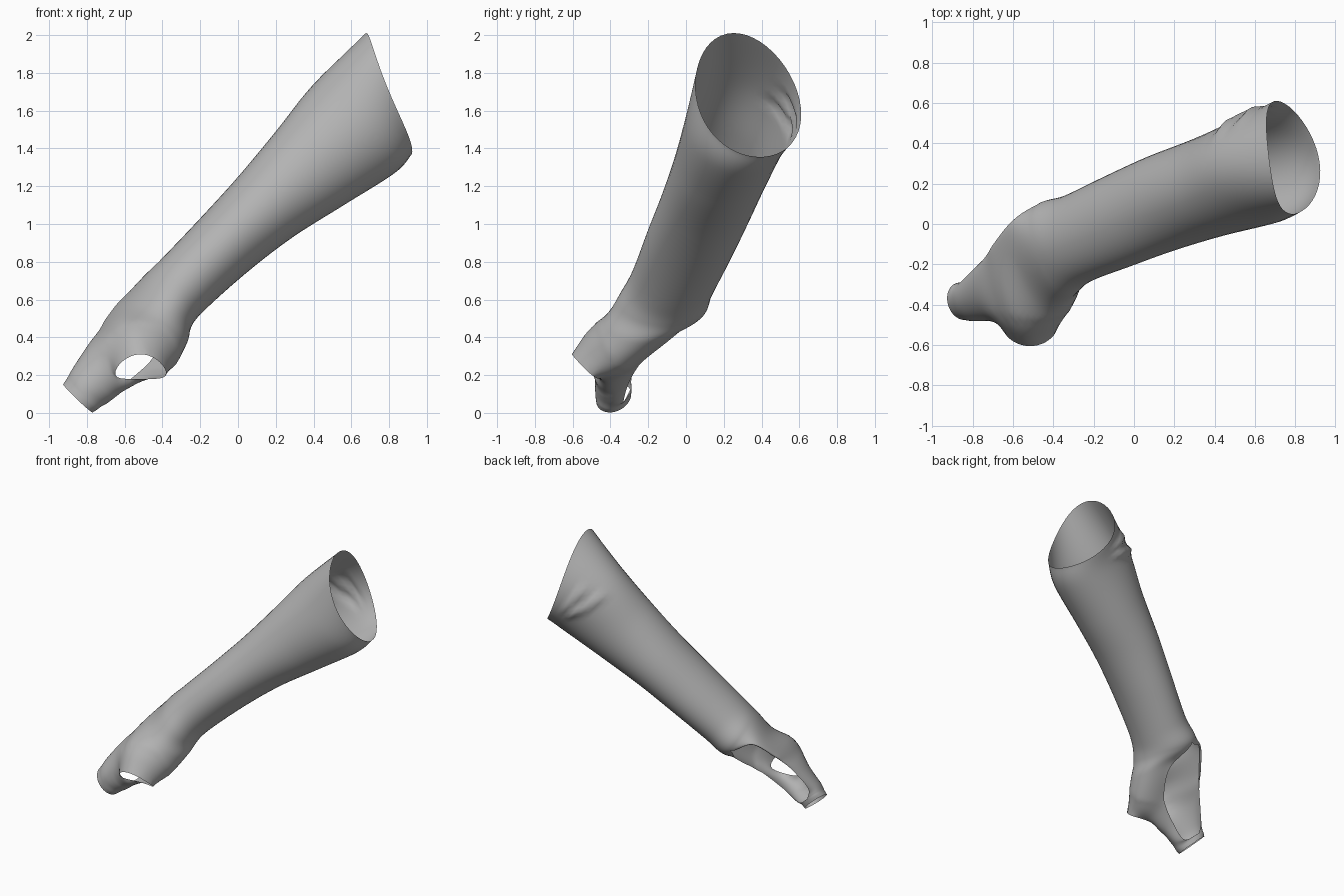
import bpy, bmesh, math
from mathutils import Vector as V

if "Cube" in bpy.data.objects:
    bpy.data.objects.remove(bpy.data.objects["Cube"], do_unlink=True)

SEG, SUB = 48, 10

# Closed arm rings: top, front, bottom, back
ARM = [
    [(.67, .32, 2.0), (.78, .05, 1.75), (.92, .30, 1.37), (.71, .61, 1.57)],
    [(.40, .27, 1.74), (.66, .00, 1.55), (.83, .27, 1.27), (.57, .53, 1.46)],
    [(.20, .185, 1.49), (.42, -.06, 1.33), (.56, .185, 1.10), (.34, .43, 1.25)],
    [(0, .105, 1.25), (.19, -.13, 1.13), (.29, .105, .93), (.10, .34, 1.05)],
    [(-.20, .02, 1.03), (-.03, -.21, .93), (.055, .02, .75), (-.11, .245, .85)],
    [(-.40, -.07, .82), (-.24, -.29, .72), (-.16, -.07, .56), (-.32, .145, .655)],
    [(-.50, -.10, .72), (-.33, -.36, .60), (-.25, -.12, .46), (-.45, .10, .55)],
]
# Open hand rings: upper palm edge, top, front, bottom, lower palm edge
HAND = [
    [(-.58, .02, .60), (-.60, -.13, .60), (-.42, -.43, .51), (-.27, -.27, .37), (-.39, -.07, .40)],
    [(-.68, -.10, .49), (-.68, -.22, .50), (-.52, -.54, .42), (-.36, -.43, .22), (-.46, -.22, .28)],
    [(-.72, -.15, .44), (-.73, -.26, .43), (-.60, -.55, .35), (-.50, -.45, .17), (-.52, -.27, .22)],
    [(-.77, -.20, .37), (-.79, -.30, .36), (-.71, -.48, .26), (-.62, -.42, .11), (-.62, -.31, .14)],
    [(-.85, -.28, .22), (-.87, -.36, .24), (-.80, -.48, .14), (-.70, -.40, .05), (-.74, -.33, .06)],
]
# Closed finger loop rings
TIP = [
    [(-.905, -.37, .18), (-.825, -.478, .09), (-.745, -.385, .02), (-.84, -.29, .13)],
    [(-.925, -.38, .15), (-.84, -.475, .06), (-.77, -.38, .005), (-.86, -.29, .10)],
]


def five(r):
    return [V(p) for p in ([r[3]] + r if len(r) == 4 else r)]


RINGS = [five(r) for r in ARM + HAND + TIP]
SPLIT, JOIN = len(ARM) - 1, len(ARM) + len(HAND)


def catmull(a, b, c, d, t):
    return .5 * (2 * b + (c - a) * t + (2 * a - 5 * b + 4 * c - d) * t * t
                 + (3 * b - a - 3 * c + d) * t ** 3)


def ring_at(s):
    """Five guide points at position s along the glove."""
    last = len(RINGS) - 1
    i = min(int(s), last - 1)
    q = [RINGS[max(0, min(last, i + k))] for k in (-1, 0, 1, 2)]
    pts = [catmull(*(r[k] for r in q), s - i) for k in range(5)]
    if s <= SPLIT or s >= JOIN:
        pts[0] = pts[4] = (pts[0] + pts[4]) / 2
    return pts


def point(pts, j):
    """Point j around a ring; the seam opens where the palm is bare."""
    e1, a, b, c, e2 = pts
    t = 2 * j / SEG - 1
    th = math.pi / 2 + math.pi * t
    d = (e1 + e2) / 2
    p = (a + b + c + d) / 4 + (a - c) / 2 * math.cos(th) + (b - d) / 2 * math.sin(th)
    p += (a + c - b - d) / 4 * math.cos(2 * th)
    return p + (e2 - e1) / 2 * (t * (t * t - .25) / .75)


def crease(s, j):
    """Small cloth folds at the back near the elbow."""
    deg = 360 * j / SEG - 90
    if deg > 90:
        deg -= 360
    amount = 0
    for s0, mid, width in ((.98, -62, 24), (.6, -70, 22), (.8, -85, 12)):
        slant = s0 + (deg - mid) * .003
        amount += math.exp(-((s - slant) / .07) ** 2 - ((deg - mid) / width) ** 4)
    return .024 * amount


# Lofted sleeve and hand
bm = bmesh.new()
rows = []
for k in range((len(RINGS) - 1) * SUB + 1):
    s = k / SUB
    g = ring_at(s)
    mid = (g[1] + g[2] + g[3] + (g[0] + g[4]) / 2) / 4
    row = []
    for j in range(SEG + 1):
        p = point(g, j)
        if .3 < s < 1.4:
            p += (p - mid).normalized() * crease(s, j)
        row.append(bm.verts.new(p))
    rows.append(row)
for r0, r1 in zip(rows, rows[1:]):
    for j in range(SEG):
        bm.faces.new((r0[j], r1[j], r1[j + 1], r0[j + 1]))
bmesh.ops.remove_doubles(bm, verts=bm.verts, dist=.0005)

# Thumb opening: cut an oval and draw its rim into shape
C, U, W = V((-.515, -.53, .245)), V((1, 0, 0)), V((0, -.756, .655))
N, RU, RW = U.cross(W), .135, .099


def oval(p):
    q = p - C
    return q.dot(U) / RU, q.dot(W) / RW, q.dot(N)


cut = []
for f in bm.faces:
    x, y, depth = oval(f.calc_center_median())
    if x * x + y * y < 1 and abs(depth) < .13:
        cut.append(f)
rim = {v for f in cut for v in f.verts}
bmesh.ops.delete(bm, geom=cut, context='FACES')
rim = [v for v in rim if v.is_valid]
for v in rim:
    x, y, _ = oval(v.co)
    a = math.atan2(y, x)
    v.co = C + U * RU * math.cos(a) + W * RW * math.sin(a)
    v.co += V((0, .02, -.035)) * math.cos(a) ** 2
near = [v for v in bm.verts if not v.is_boundary and (v.co - C).length < .24]
for _ in range(12):
    bmesh.ops.smooth_vert(bm, verts=near, factor=.5, use_axis_x=True,
                          use_axis_y=True, use_axis_z=True)
bmesh.ops.recalc_face_normals(bm, faces=bm.faces)
for f in bm.faces:
    f.smooth = True

mesh = bpy.data.meshes.new("fingerless_glove")
bm.to_mesh(mesh)
bm.free()
glove = bpy.data.objects.new("fingerless_glove", mesh)
bpy.context.collection.objects.link(glove)

# Plain grey cloth
grey = bpy.data.materials.new("grey_cloth")
grey.use_nodes = True
colour = (.45, .45, .45, 1)
grey.diffuse_color = colour
bsdf = next(n for n in grey.node_tree.nodes if n.type == 'BSDF_PRINCIPLED')
bsdf.inputs["Base Color"].default_value = colour
bsdf.inputs["Roughness"].default_value = .8
mesh.materials.append(grey)
